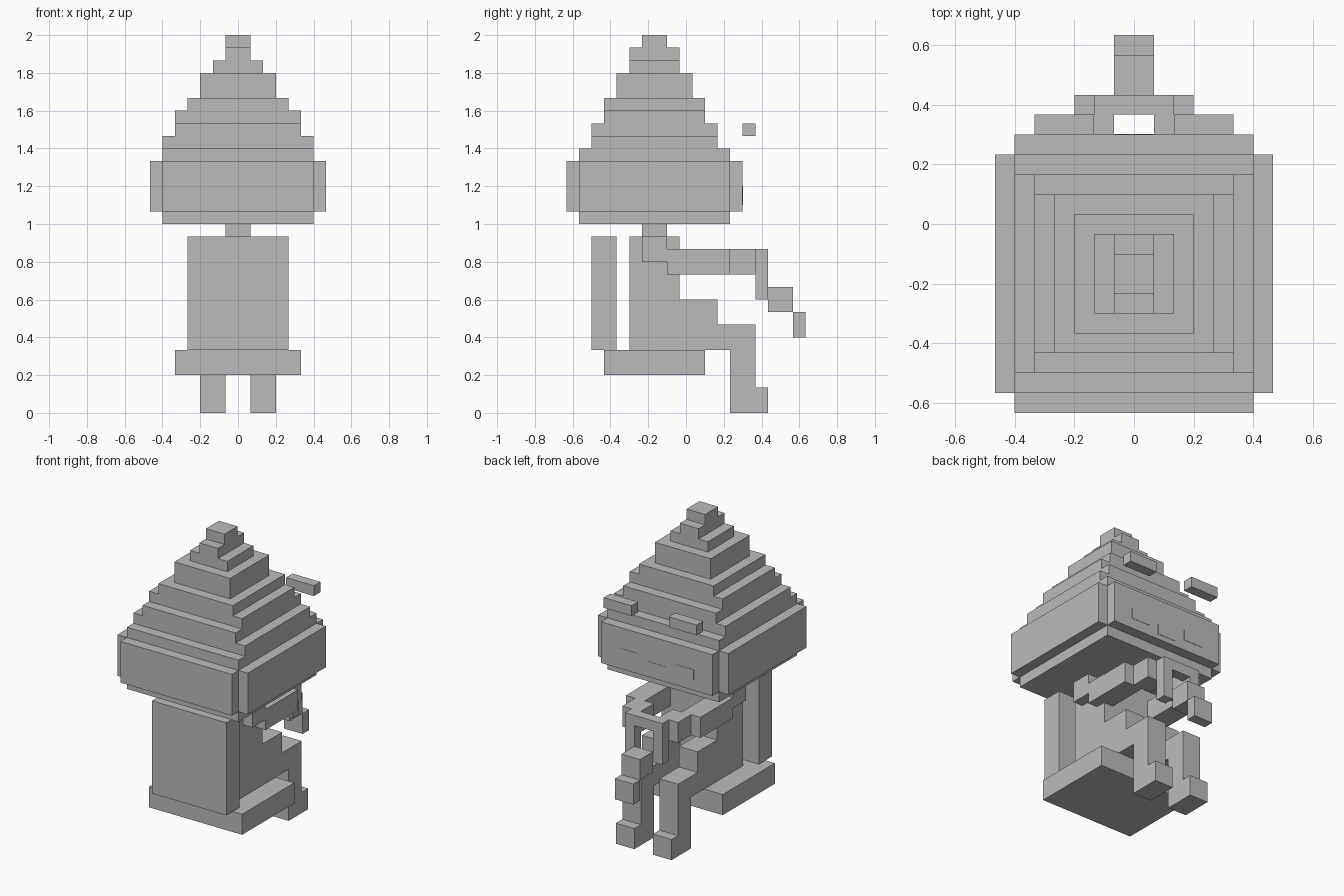
import bpy

if "Cube" in bpy.data.objects:
    bpy.data.objects.remove(bpy.data.objects["Cube"])

U = 1 / 15          # one block of the grid
Y0 = 9.5            # block offset that centres the model in y

grey = bpy.data.materials.new("plain grey")
grey.diffuse_color = (0.5, 0.5, 0.5, 1)
grey.use_nodes = True
grey.node_tree.nodes["Principled BSDF"].inputs["Base Color"].default_value = grey.diffuse_color


def build(name, boxes, mirror=False):
    """One object from boxes (x0, x1, y0, y1, z0, z1) in blocks."""
    verts, faces = [], []
    if mirror:
        boxes = boxes + [(-b[1], -b[0]) + tuple(b[2:]) for b in boxes]
    for x0, x1, y0, y1, z0, z1 in boxes:
        n = len(verts)
        verts += [(x * U, (y - Y0) * U, z * U)
                  for z in (z0, z1) for x, y in ((x0, y0), (x1, y0), (x1, y1), (x0, y1))]
        faces += [[n + 3, n + 2, n + 1, n], [n + 4, n + 5, n + 6, n + 7]]
        faces += [[n + i, n + (i + 1) % 4, n + 4 + (i + 1) % 4, n + 4 + i] for i in range(4)]
    mesh = bpy.data.meshes.new(name)
    mesh.from_pydata(verts, [], faces)
    mesh.materials.append(grey)
    obj = bpy.data.objects.new(name, mesh)
    bpy.context.collection.objects.link(obj)
    return obj


# Chair
build("seat", [(-5, 5, 3, 11, 3, 5)])
build("backrest", [(-4, 4, 2, 4, 5, 14)])

# Seated body, facing +y
build("body", [(-3, 3, 5, 9, 5, 14)])
build("neck", [(-1, 1, 6, 8, 14, 15)])
build("legs", [(1, 3, 9, 12, 5, 9), (1, 3, 12, 15, 5, 7),
               (1, 3, 13, 15, 0, 5), (1, 3, 15, 16, 0, 2)], mirror=True)
build("arms", [(3, 4, 6, 8, 12, 14), (2, 4, 8, 13, 11, 13)], mirror=True)
build("hands", [(1, 3, 13, 15, 11, 13)], mirror=True)

# Held item: a looped handle with a drooping end
build("handle", [(-2, 2, 15, 16, 12, 13), (1, 2, 15, 16, 9, 12), (-2, -1, 15, 16, 9, 12)])
build("drooping_end", [(-1, 1, 16, 18, 8, 10), (-1, 1, 18, 19, 6, 8)])

# Head with bulging sides
build("head", [(-6, 6, 1, 13, 15, 16), (-6, 6, 0, 14, 16, 20),
               (-7, -6, 1, 13, 16, 20), (6, 7, 1, 13, 16, 20)])

# Stepped pointed top: half width, y inset, z range
steps = [(6, 1, 20, 21), (6, 2, 21, 22), (5, 2, 22, 23), (5, 3, 23, 24), (4, 3, 24, 25),
         (3, 4, 25, 27), (2, 5, 27, 28), (1, 5, 28, 29), (1, 6, 29, 30)]
build("pointed_top", [(-w, w, i, 14 - i, z0, z1) for w, i, z0, z1 in steps])

# Face details
build("brows", [(2, 5, 14, 15, 22, 23)], mirror=True)
build("eyes", [(2, 4, 14, 14.03, 17, 18)], mirror=True)
build("mouth", [(-1, 1, 14, 14.03, 16.5, 17.5)])
